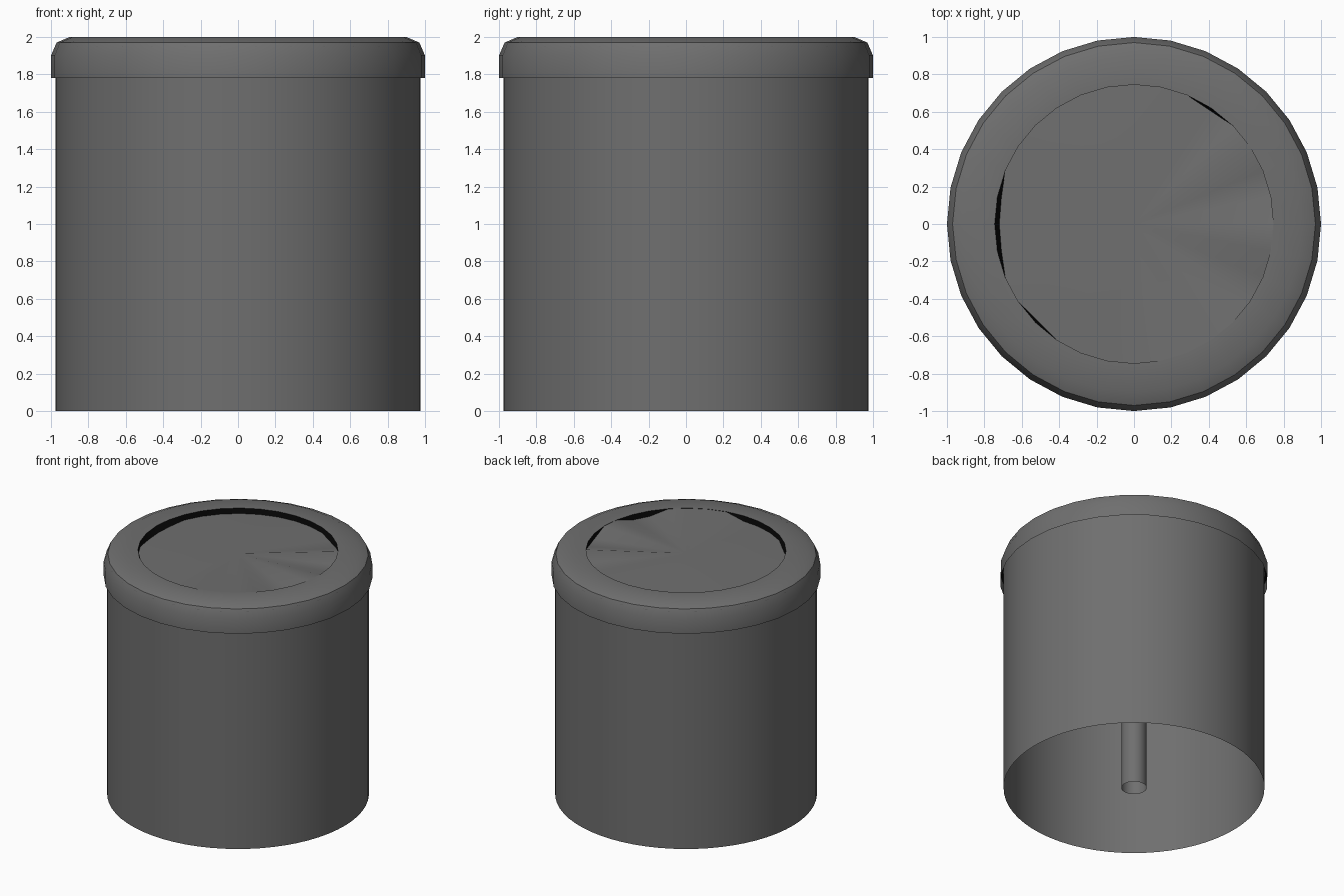
import bpy, bmesh
from math import cos, sin, tau

SIDES = 32

cube = bpy.data.objects.get("Cube")
if cube:
    bpy.data.objects.remove(cube, do_unlink=True)


def make_material(name, value):
    mat = bpy.data.materials.new(name)
    mat.use_nodes = True
    color = (value, value, value, 1)
    mat.diffuse_color = color
    mat.node_tree.nodes["Principled BSDF"].inputs["Base Color"].default_value = color
    return mat


grey = make_material("grey metal", 0.16)
black = make_material("black seam", 0.003)


def ring(bm, radius, height, sides=SIDES):
    return [bm.verts.new((radius * cos(tau * i / sides), radius * sin(tau * i / sides), height))
            for i in range(sides)]


def bridge(bm, low, high):
    """Join two rings with quads and return the new faces."""
    n = len(low)
    return [bm.faces.new((low[i], low[(i + 1) % n], high[(i + 1) % n], high[i]))
            for i in range(n)]


def finish(name, bm, materials):
    mesh = bpy.data.meshes.new(name)
    bm.to_mesh(mesh)
    bm.free()
    for mat in materials:
        mesh.materials.append(mat)
    obj = bpy.data.objects.new(name, mesh)
    bpy.context.collection.objects.link(obj)
    bpy.ops.object.select_all(action="DESELECT")
    obj.select_set(True)
    bpy.context.view_layer.objects.active = obj
    bpy.ops.object.shade_smooth_by_angle(angle=0.7)


def lathe(name, profile, mat, sides=SIDES):
    """Revolve (radius, height) points around z."""
    bm = bmesh.new()
    rings = [ring(bm, r, z, sides) for r, z in profile]
    for low, high in zip(rings, rings[1:]):
        bridge(bm, low, high)
    finish(name, bm, [mat])


# Open-bottomed canister wall
lathe("body", [(0.975, 0), (0.975, 1.95)], grey, sides=64)

# Lid: skirt open underneath, rounded shoulder and flat rim
lathe("lid", [(1, 1.78), (1, 1.9), (0.97, 1.97), (0.9, 2), (0.745, 2)], grey)

# Dark gasket hidden in the gap between the skirt and the wall
lathe("gasket", [(0.975, 1.87), (0.999, 1.87)], black)

# Lid centre: a thin disc sunk along a few arcs (degrees), showing a dark seam there
seam_arcs = [(45, 280), (5, 25), (318, 340)]
pulled_in = {5: 0.015, 15: 0.022, 16: 0.025, 17: 0.022, 20: 0.015}
bm = bmesh.new()
rim = ring(bm, 0.745, 2)
edge = ring(bm, 0.745, 1.998)
for i, vert in enumerate(edge):
    angle = 360 * i / SIDES
    if any(a <= angle <= b for a, b in seam_arcs):
        vert.co.z = 1.955
    scale = 1 - pulled_in.get(i, 0) / 0.745
    vert.co.x *= scale
    vert.co.y *= scale
for face in bridge(bm, rim, edge):
    face.material_index = 1
centre = bm.verts.new((0, 0, 1.975))
for i in range(SIDES):
    bm.faces.new((edge[i], edge[(i + 1) % SIDES], centre))
finish("lid_centre", bm, [grey, black])

# Central tube inside the canister
lathe("inner_tube", [(0.095, 0), (0.095, 1.97)], grey)
